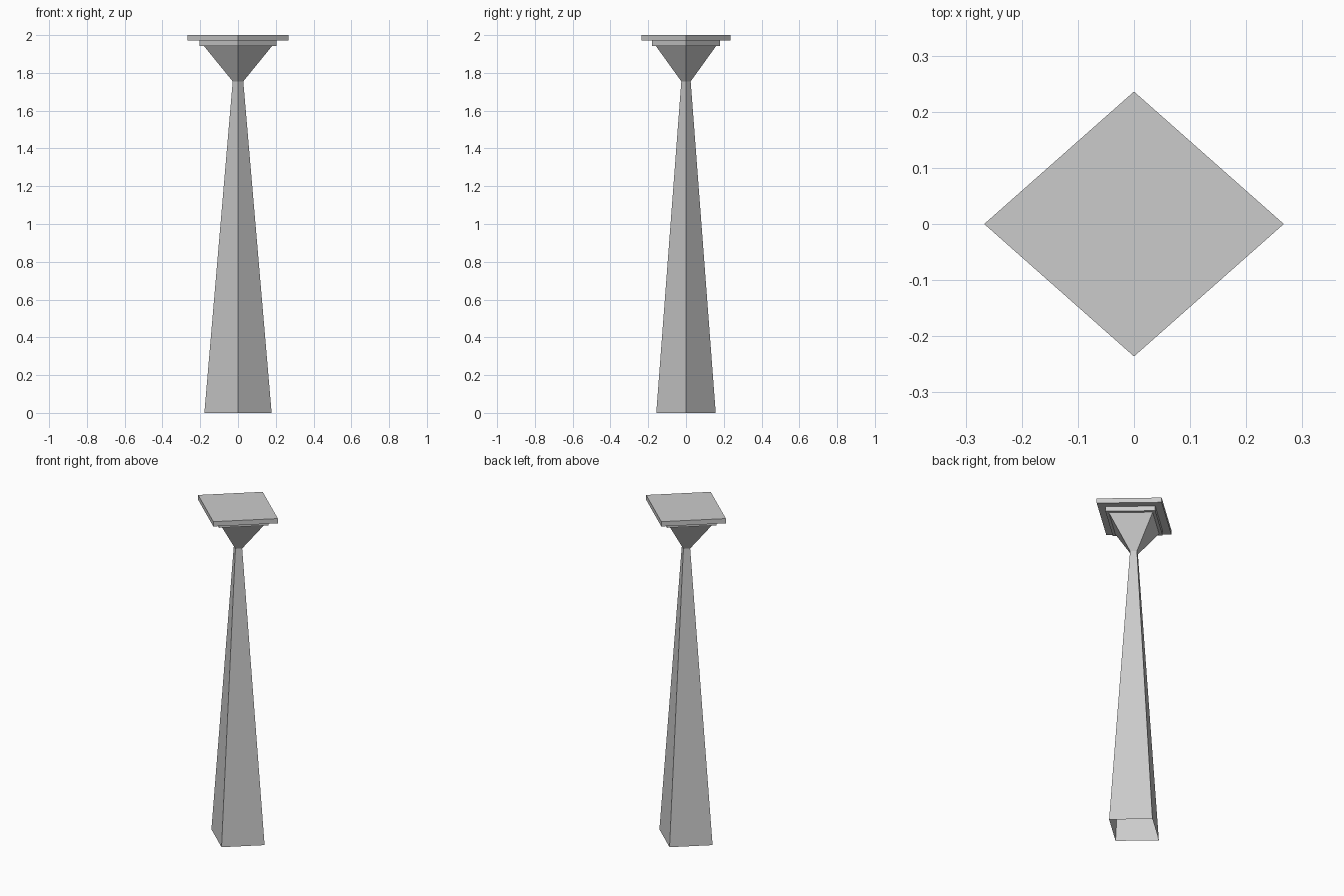
import bpy, bmesh

if "Cube" in bpy.data.objects:
    bpy.data.objects.remove(bpy.data.objects["Cube"])

Y_RATIO = 0.884  # the square section is flattened slightly in y


def loft(name, profile, cap_top=False):
    """Four-sided diamond loft through (radius, z) profile points."""
    bm = bmesh.new()
    rings = []
    for r, z in profile:
        rings.append([bm.verts.new((x * r, y * r * Y_RATIO, z))
                      for x, y in ((1, 0), (0, 1), (-1, 0), (0, -1))])
    for low, high in zip(rings, rings[1:]):
        for i in range(4):
            j = (i + 1) % 4
            bm.faces.new((low[i], low[j], high[j], high[i]))
    if cap_top:
        bm.faces.new(rings[-1])
    mesh = bpy.data.meshes.new(name)
    bm.to_mesh(mesh)
    bm.free()
    obj = bpy.data.objects.new(name, mesh)
    bpy.context.collection.objects.link(obj)
    return obj


# tapering shaft, open at the foot
loft("shaft", [(0.178, 0.0), (0.028, 1.755)])
# flared capital
loft("capital", [(0.028, 1.755), (0.18, 1.942)])
# stepped slabs: underside ledge, then rim
loft("lower_slab", [(0.18, 1.942), (0.205, 1.942), (0.205, 1.971)])
loft("top_slab", [(0.205, 1.971), (0.267, 1.971), (0.267, 2.0)], cap_top=True)
